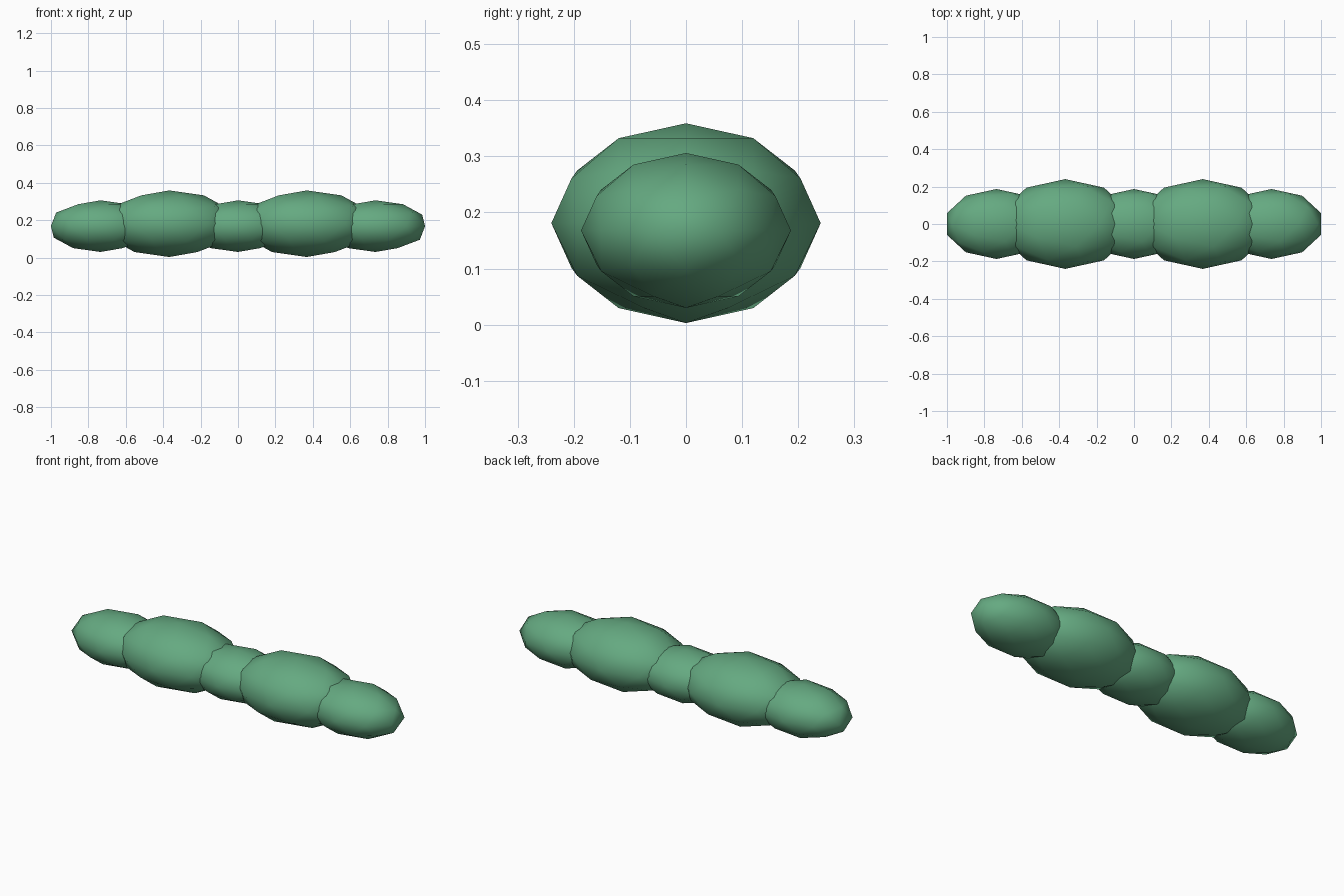
import bpy

if "Cube" in bpy.data.objects:
    bpy.data.objects.remove(bpy.data.objects["Cube"])

# Soft green shared by every segment
green = bpy.data.materials.new("green")
green.diffuse_color = (0.13, 0.40, 0.22, 1)
green.use_nodes = True
green.node_tree.nodes["Principled BSDF"].inputs["Base Color"].default_value = green.diffuse_color


def segment(name, x, z, radii):
    """Low-poly ellipsoid with smooth shading."""
    bpy.ops.mesh.primitive_ico_sphere_add(subdivisions=2, radius=1, location=(x, 0, z))
    ob = bpy.context.object
    ob.name = name
    ob.scale = radii
    bpy.ops.object.transform_apply(location=False, rotation=False, scale=True)
    bpy.ops.object.shade_smooth()
    ob.data.materials.append(green)


SPACING = 0.3675
LARGE = (0.353, 0.240, 0.178)
SMALL = (0.279, 0.187, 0.138)

# Row of overlapping segments, alternating small and large
for i, name in enumerate(["left_end", "left_body", "middle", "right_body", "right_end"]):
    big = i % 2 == 1
    segment(name, (i - 2) * SPACING, 0.181 if big else 0.168, LARGE if big else SMALL)
